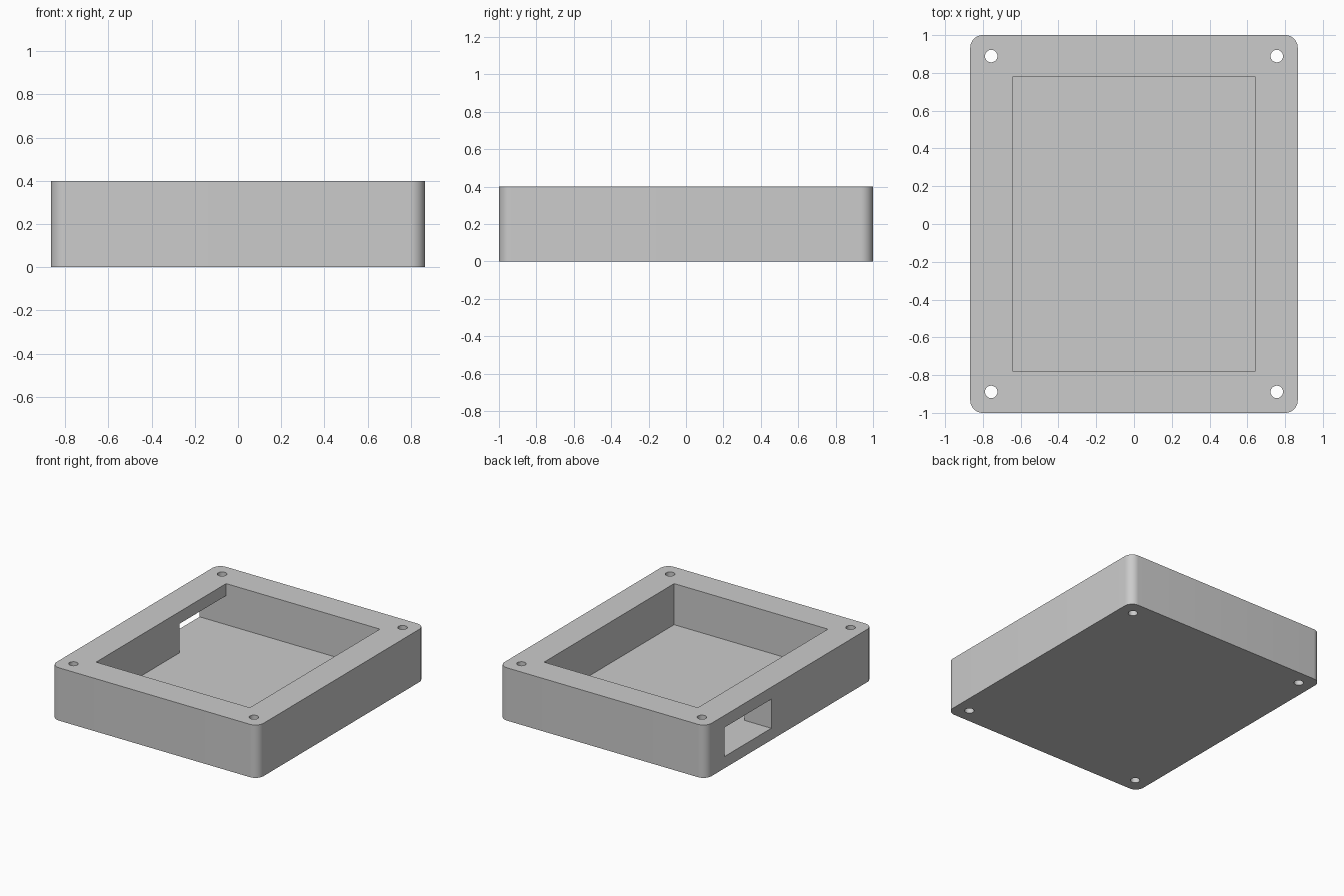
import bpy, bmesh, math
from mathutils import Matrix, Vector

cube = bpy.data.objects.get("Cube")
if cube:
    bpy.data.objects.remove(cube, do_unlink=True)

HALF_X, HALF_Y, HEIGHT = 0.867, 1.0, 0.4
CORNER = 0.067
FLOOR = 0.089
CAVITY_X, CAVITY_Y = 0.644, 0.778
HOLE_X, HOLE_Y, HOLE_R = 0.756, 0.889, 0.033

grey = bpy.data.materials.new("plain_grey")
grey.use_nodes = True
grey.diffuse_color = (0.6, 0.6, 0.6, 1)
grey.node_tree.nodes["Principled BSDF"].inputs["Base Color"].default_value = grey.diffuse_color


def finish(bm, name):
    bmesh.ops.recalc_face_normals(bm, faces=bm.faces)
    mesh = bpy.data.meshes.new(name)
    bm.to_mesh(mesh)
    bm.free()
    mesh.materials.append(grey)
    obj = bpy.data.objects.new(name, mesh)
    bpy.context.collection.objects.link(obj)
    return obj


def block(name, low, high):
    """Box between two opposite corners."""
    bm = bmesh.new()
    for v in bmesh.ops.create_cube(bm, size=1)["verts"]:
        v.co = Vector([h if c > 0 else l for c, l, h in zip(v.co, low, high)])
    return finish(bm, name)


def rounded_slab(name):
    """Rounded rectangle outline, extruded upward."""
    bm = bmesh.new()
    steps = 12
    ring = []
    for quarter, (sx, sy) in enumerate([(1, 1), (-1, 1), (-1, -1), (1, -1)]):
        for i in range(steps + 1):
            a = (quarter + i / steps) * math.pi / 2
            ring.append(bm.verts.new((sx * (HALF_X - CORNER) + CORNER * math.cos(a),
                                      sy * (HALF_Y - CORNER) + CORNER * math.sin(a), 0)))
    face = bm.faces.new(ring)
    top = bmesh.ops.extrude_face_region(bm, geom=[face])["geom"]
    bmesh.ops.translate(bm, vec=(0, 0, HEIGHT),
                        verts=[g for g in top if isinstance(g, bmesh.types.BMVert)])
    return finish(bm, name)


def screw_holes(name):
    """Four upright cylinders, one near each corner."""
    bm = bmesh.new()
    for sx in (-1, 1):
        for sy in (-1, 1):
            bmesh.ops.create_cone(bm, cap_ends=True, segments=32,
                                  radius1=HOLE_R, radius2=HOLE_R, depth=1,
                                  matrix=Matrix.Translation((sx * HOLE_X, sy * HOLE_Y, 0.2)))
    return finish(bm, name)


# Tray body with cavity, side opening and screw holes cut out
tray = rounded_slab("tray_body")
cutters = [
    block("cavity_cutter", (-CAVITY_X, -CAVITY_Y, FLOOR), (CAVITY_X, CAVITY_Y, 1)),
    block("side_opening_cutter", (-1, 0.218, FLOOR), (0, CAVITY_Y, 0.309)),
    screw_holes("screw_hole_cutter"),
]
bpy.ops.object.select_all(action="DESELECT")
bpy.context.view_layer.objects.active = tray
tray.select_set(True)
for cutter in cutters:
    cutter.hide_render = True
    mod = tray.modifiers.new(cutter.name, "BOOLEAN")
    mod.operation = "DIFFERENCE"
    mod.solver = "EXACT"
    mod.object = cutter
    bpy.ops.object.modifier_apply(modifier=mod.name)
    bpy.data.objects.remove(cutter, do_unlink=True)

# Smooth rounded corners and holes, keeping the edges sharp
bpy.ops.object.shade_smooth_by_angle(angle=math.radians(30))
